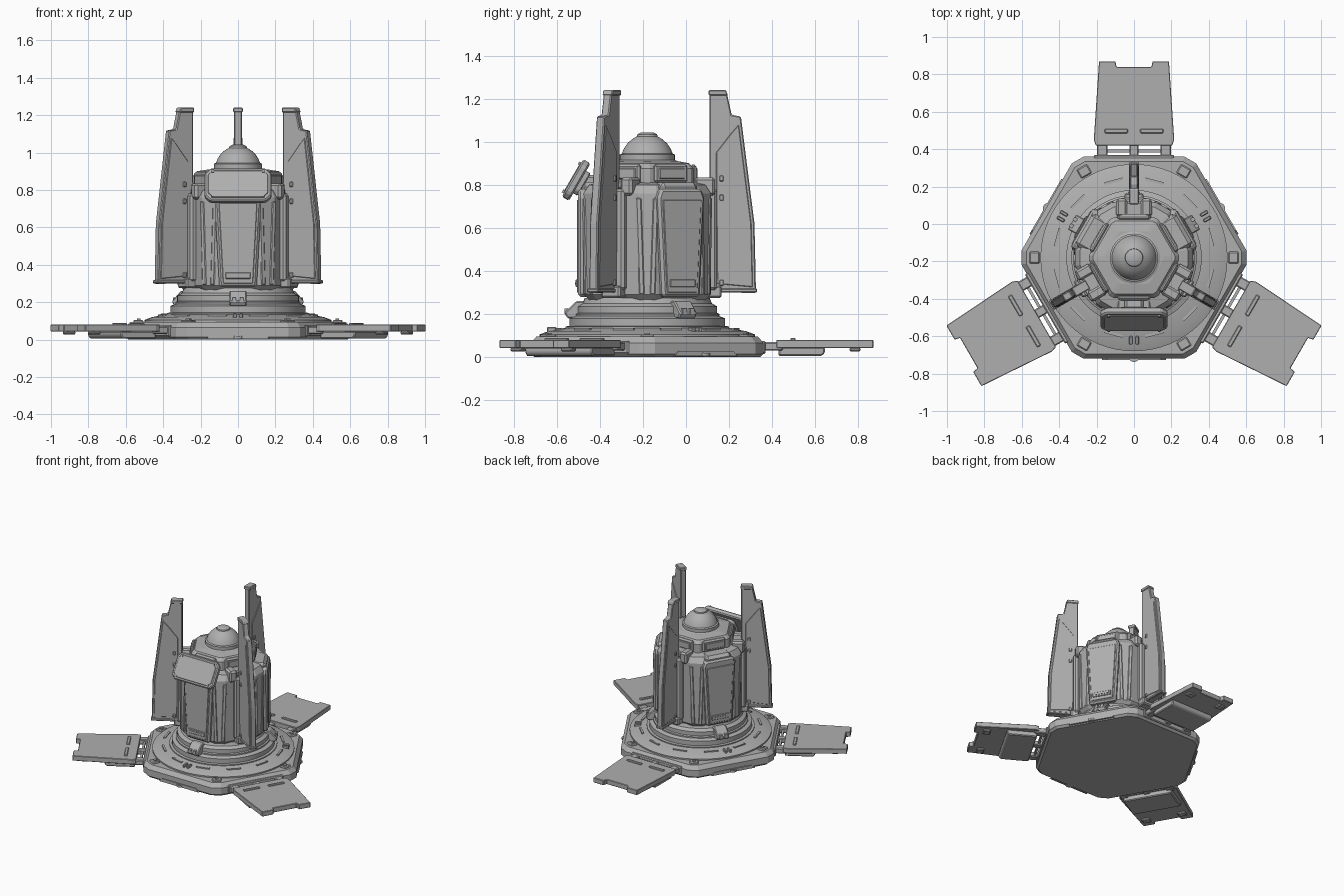
import bpy, bmesh
from math import sin, cos, pi, radians
from mathutils import Matrix, Vector

if "Cube" in bpy.data.objects:
    bpy.data.objects.remove(bpy.data.objects["Cube"], do_unlink=True)

CENTRE = Matrix.Translation((0, -0.18, 0))
FIN_ANGLES = (90, 210, 330)
PAD_ANGLES = (30, 150, 270)

grey = bpy.data.materials.new("plain_grey")
grey.use_nodes = True
grey.diffuse_color = (0.43, 0.43, 0.43, 1)
grey.node_tree.nodes["Principled BSDF"].inputs["Base Color"].default_value = grey.diffuse_color


def at(angle):
    """Frame on the tower axis: x is radial, y is tangent."""
    return CENTRE @ Matrix.Rotation(radians(angle), 4, 'Z')


def finish(name, bm, matrix, bevel=0, smooth=False):
    bmesh.ops.recalc_face_normals(bm, faces=bm.faces)
    mesh = bpy.data.meshes.new(name)
    bm.to_mesh(mesh)
    bm.free()
    mesh.materials.append(grey)
    ob = bpy.data.objects.new(name, mesh)
    ob.matrix_world = matrix
    bpy.context.collection.objects.link(ob)
    if bevel:
        mod = ob.modifiers.new("edge_bevel", 'BEVEL')
        mod.width, mod.segments, mod.limit_method = bevel, 1, 'ANGLE'
    if smooth:
        bpy.ops.object.select_all(action='DESELECT')
        ob.select_set(True)
        bpy.context.view_layer.objects.active = ob
        bpy.ops.object.shade_smooth_by_angle(angle=radians(30))
    return ob


def stack(name, rings, matrix=CENTRE, bevel=0, smooth=False):
    """Closed solid joining rings of points that have equal counts."""
    bm = bmesh.new()
    rows = [[bm.verts.new(p) for p in ring] for ring in rings]
    n = len(rows[0])
    for low, high in zip(rows, rows[1:]):
        for i in range(n):
            j = (i + 1) % n
            bm.faces.new((low[i], low[j], high[j], high[i]))
    bm.faces.new(rows[0][::-1])
    bm.faces.new(rows[-1])
    return finish(name, bm, matrix, bevel, smooth)


def prism(name, plane, points, lo, hi, matrix, bevel=0):
    """Extrude a polygon drawn in the rz, tz or rt plane."""
    place = {"rz": lambda a, b, c: (a, c, b),
             "tz": lambda a, b, c: (c, a, b),
             "rt": lambda a, b, c: (a, b, c)}[plane]
    return stack(name, [[place(a, b, c) for a, b in points] for c in (lo, hi)], matrix, bevel)


def box(name, r, t, z, matrix, bevel=0):
    pts = [(r[0], t[0]), (r[1], t[0]), (r[1], t[1]), (r[0], t[1])]
    return prism(name, "rt", pts, z[0], z[1], matrix, bevel)


def hexagon(apothem, half, z):
    """Hexagon with trimmed corners, flat towards the front."""
    return [Matrix.Rotation(radians(a), 3, 'Z') @ Vector((apothem, t, z))
            for a in range(30, 390, 60) for t in (-half, half)]


def lathe(name, profile, matrix=CENTRE, sides=64):
    rings = [[(r * cos(2 * pi * i / sides), r * sin(2 * pi * i / sides), z)
              for i in range(sides)] for r, z in profile]
    return stack(name, rings, matrix, smooth=True)


def mirrored(points):
    return points + [(-a, b) for a, b in reversed(points)]


# Base slab and round turntable
stack("base_slab", [hexagon(*h) for h in (
    (.525, .26, 0), (.54, .27, .015), (.54, .27, .065), (.515, .26, .095))])
lathe("turntable", [(.5, .09), (.5, .105), (.46, .12), (.38, .135), (.38, .142),
                    (.362, .145), (.362, .18), (.335, .19), (.335, .2), (.325, .205),
                    (.325, .235), (.3, .25), (.29, .275)])

# Small fittings on the base
for a in range(0, 360, 60):
    box("corner_clamp", (.505, .56), (-.032, .032), (.085, .105), at(a), .006)
    box("clamp_pin", (.52, .54), (-.012, .012), (.1, .112), at(a))
for a in range(15, 375, 30):
    box("turntable_slit", (.415, .43), (-.05, .05), (.11, .134), at(a))
for a in PAD_ANGLES:
    prism("skirt_plate", "tz", mirrored([(-.17, .004), (-.145, .028)]), .535, .547, at(a))
    lathe("skirt_stud", [(.028, .004), (.028, .02)], at(a) @ Matrix.Translation((.53, 0, 0)), 16)
    for s in (-1, 1):
        box("turntable_lug", (.42, .465), sorted((s * .008, s * .026)), (.11, .14), at(a), .004)
    # Cable blocks on the turntable step
    prism("step_block", "rz", [(.29, .26), (.33, .26), (.385, .205), (.37, .18), (.29, .18)],
          -.046, .046, at(a), .006)
    for s in (-1, 1):
        box("step_block_knob", (.35, .385), (s * .02 - .01, s * .02 + .01), (.2, .225), at(a))

# Tower body
stack("tower_body", [hexagon(*h) for h in (
    (.27, .115, .265), (.295, .12, .29), (.295, .12, .76), (.27, .11, .8), (.2, .08, .815))])
for a in PAD_ANGLES:
    prism("tower_panel", "tz", mirrored([(-.1, .28), (-.125, .74), (-.11, .78)]),
          .27, .322, at(a), .012)
    prism("panel_face", "tz", mirrored([(-.08, .3), (-.103, .73)]), .31, .327, at(a), .003)
    box("vent_frame", (.32, .333), (-.068, .068), (.325, .36), at(a), .003)
    box("vent_bar", (.33, .336), (-.055, .055), (.338, .347), at(a))
    box("shoulder_cap", (.2, .31), (-.1, .1), (.74, .81), at(a), .02)
for a in range(0, 360, 60):
    for s in (-1, 1):
        prism("corner_rib", "tz", [(s * .025 - .014, .29), (s * .025 + .014, .29),
                                   (s * .04 + .014, .74), (s * .04 - .014, .74)],
              .28, .32, at(a), .006)

# Fins with their mounts
fin_outline = [(.30, .32), (.33, .3), (.505, .298), (.498, .62), (.475, .8), (.435, 1.117),
               (.392, 1.125), (.37, 1.225), (.36, 1.237), (.288, 1.237), (.288, .84), (.30, .78)]
fin_plate = [(.325, .34), (.49, .325), (.483, .62), (.46, .8), (.425, 1.08), (.39, 1.04),
             (.32, .95), (.32, .8)]
for a in FIN_ANGLES:
    prism("fin", "rz", fin_outline, -.021, .021, at(a), .005)
    prism("fin_side_plate", "rz", fin_plate, -.025, .025, at(a), .003)
    prism("fin_tip", "rz", [(.285, 1.215), (.375, 1.215), (.365, 1.24), (.285, 1.24)],
          -.026, .026, at(a), .004)
    for z in (.74, .83, .345):
        box("fin_bolt", (.335, .355), (-.032, .032), (z - .014, z + .014), at(a), .004)
    box("fin_foot", (.30, .51), (-.028, .028), (.3, .318), at(a), .004)
    box("fin_mount", (.27, .325), (-.06, .06), (.31, .78), at(a), .012)
    box("fin_lower_bracket", (.26, .345), (-.05, .05), (.275, .33), at(a), .008)
    for s in (-1, 1):
        box("fin_upper_bracket", (.22, .315), (s * .065 - .03, s * .065 + .03),
            (.75, .835), at(a), .012)
    box("fin_bracket_bridge", (.2, .3), (-.09, .09), (.78, .825), at(a), .01)

# Head housing and dome
stack("head_housing", [hexagon(*h) for h in (
    (.215, .11, .8), (.215, .11, .875), (.195, .1, .9), (.14, .07, .91))])
for a in range(30, 390, 60):
    box("housing_frame", (.2, .228), (-.088, .088), (.81, .895), at(a), .01)
    box("housing_window", (.22, .233), (-.068, .068), (.828, .878), at(a), .004)
lathe("dome", [(.15, .89), (.15, .905), (.128, .915), (.128, .94), (.118, .945), (.11, .965),
               (.094, .99), (.073, 1.01), (.048, 1.025), (.046, 1.034), (.03, 1.042), (.01, 1.044)])

# Tilted board on its front arm
tilt = at(270) @ Matrix.Translation((.335, 0, .825)) @ Matrix.Rotation(radians(-30), 4, 'Y')


def board_shape(w, h, c):
    return mirrored([(-w + c, -h), (-w, -h + c), (-w, h - c), (-w + c, h)])


prism("board", "tz", board_shape(.178, .1, .03), -.025, .014, tilt, .008)
prism("board_face", "tz", board_shape(.16, .082, .025), 0, .018, tilt, .003)
prism("board_back", "tz", board_shape(.09, .06, .02), -.05, 0, tilt, .006)
for s in (-1, 1):
    for z in (-.075, .075):
        box("board_screw", (.01, .024), (s * .135 - .008, s * .135 + .008),
            (z - .008, z + .008), tilt)
prism("board_arm", "rz", [(.2, .75), (.31, .76), (.34, .8), (.31, .85), (.2, .84)],
      -.05, .05, at(270), .012)

# Folding ramps on three sides
ramp = [(.6, -.205), (.63, -.215), (1.05, -.187), (1.05, -.1), (1.02, -.093)]
ramp += [(r, -t) for r, t in reversed(ramp)]
for a in FIN_ANGLES:
    prism("ramp", "rt", ramp, .042, .08, at(a), .003)
    prism("ramp_underside", "rz", [(.61, .005), (.81, .005), (.825, .02), (.825, .045), (.61, .045)],
          -.18, .18, at(a), .006)
    for s in (-1, 1):
        box("ramp_grip", (.665, .688), (s * .095 - .062, s * .095 + .062), (.07, .089), at(a), .004)
        box("ramp_foot", (.94, .99), (s * .135 - .03, s * .135 + .03), (.026, .045), at(a), .006)
        box("ramp_hinge_arm", (.52, .63), (s * .17 - .028, s * .17 + .028), (.03, .07), at(a), .006)
    box("ramp_hinge_centre", (.52, .63), (-.025, .025), (.03, .065), at(a), .006)
    box("ramp_hinge_bar", (.562, .578), (-.19, .19), (.04, .058), at(a))
    box("hinge_seat", (.52, .55), (-.215, .215), (.015, .075), at(a), .006)
